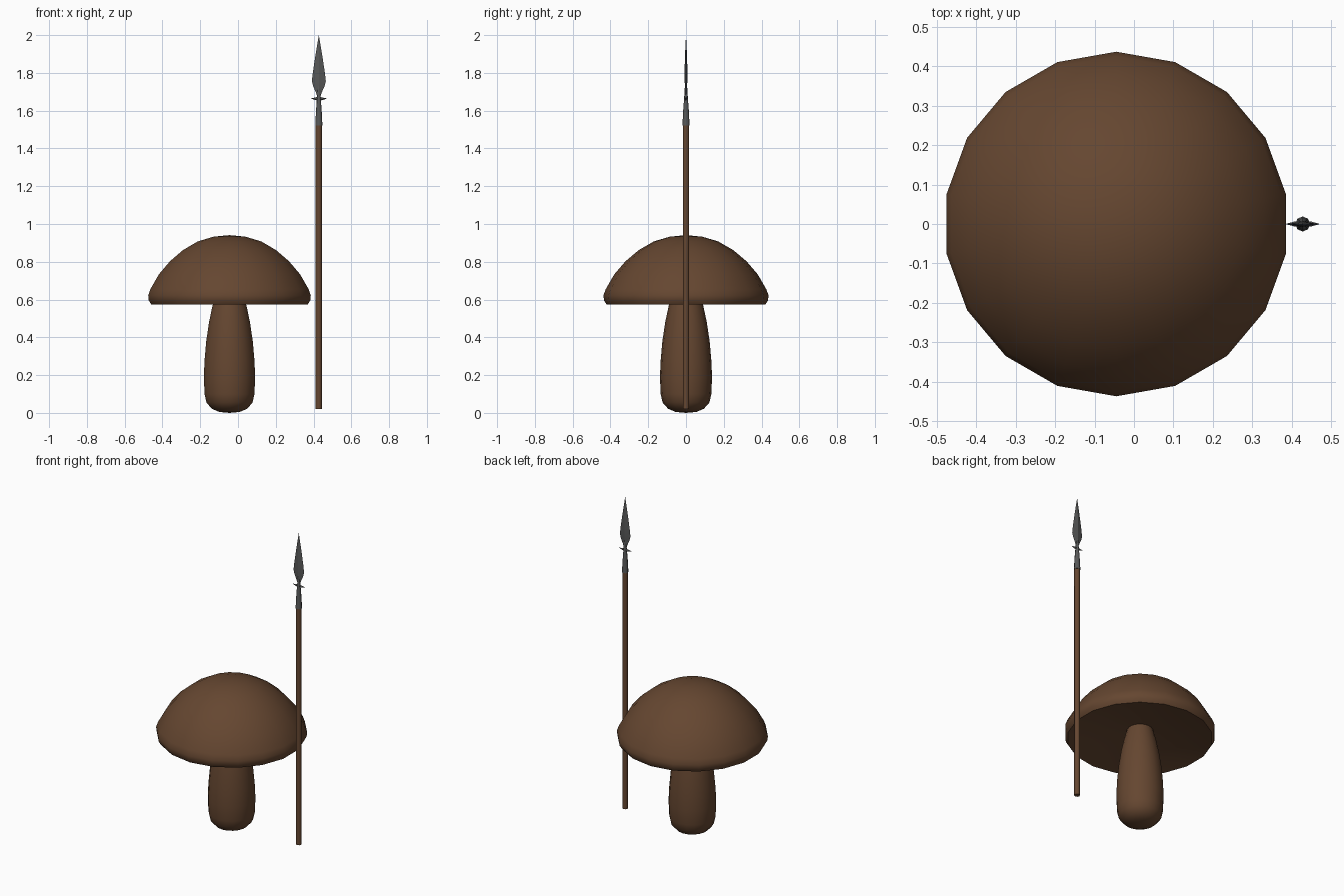
import bpy, bmesh, math

if "Cube" in bpy.data.objects:
    bpy.data.objects.remove(bpy.data.objects["Cube"])


def material(name, rgb):
    m = bpy.data.materials.new(name)
    m.diffuse_color = (*rgb, 1)
    m.use_nodes = True
    m.node_tree.nodes["Principled BSDF"].inputs["Base Color"].default_value = m.diffuse_color
    return m


brown = material("brown", (0.13, 0.062, 0.03))
grey = material("dark_grey", (0.095, 0.097, 0.097))


def loft(name, rings, mat, angle):
    """Skin a list of rings (each a list of points); one-point rings close the ends."""
    bm = bmesh.new()
    loops = [[bm.verts.new(p) for p in ring] for ring in rings]
    for a, b in zip(loops, loops[1:]):
        n = max(len(a), len(b))
        for i in range(n):
            j = (i + 1) % n
            if len(a) == 1:
                bm.faces.new((a[0], b[j], b[i]))
            elif len(b) == 1:
                bm.faces.new((a[i], a[j], b[0]))
            else:
                bm.faces.new((a[i], a[j], b[j], b[i]))
    bmesh.ops.recalc_face_normals(bm, faces=bm.faces)
    me = bpy.data.meshes.new(name)
    bm.to_mesh(me)
    bm.free()
    ob = bpy.data.objects.new(name, me)
    bpy.context.collection.objects.link(ob)
    me.materials.append(mat)
    bpy.ops.object.select_all(action='DESELECT')
    ob.select_set(True)
    bpy.context.view_layer.objects.active = ob
    if angle:
        bpy.ops.object.shade_smooth_by_angle(angle=math.radians(angle))
    return ob


def lathe(name, cx, profile, sides, mat, angle):
    """Revolve (radius, z) points about the vertical axis at cx, with one corner at +y."""
    rings = []
    for r, z in profile:
        if r == 0:
            rings.append([(cx, 0, z)])
        else:
            rings.append([(cx + r * math.sin(2 * math.pi * i / sides),
                           r * math.cos(2 * math.pi * i / sides), z)
                          for i in range(sides)])
    return loft(name, rings, mat, angle)


MX, SX = -0.045, 0.428   # mushroom and spear axes

# Mushroom cap with a shallow hollow underneath
lathe("mushroom_cap", MX,
      [(0, 0.63), (0.07, 0.628), (0.3, 0.6), (0.42, 0.574), (0.434, 0.595),
       (0.437, 0.622), (0.425, 0.655), (0.38, 0.733), (0.32, 0.803), (0.25, 0.862),
       (0.17, 0.908), (0.085, 0.933), (0, 0.941)],
      18, brown, 45)

# Mushroom stem
lathe("mushroom_stem", MX,
      [(0, 0), (0.055, 0.005), (0.095, 0.022), (0.124, 0.055), (0.134, 0.1),
       (0.138, 0.19), (0.134, 0.28), (0.125, 0.38), (0.11, 0.48), (0.092, 0.565),
       (0.074, 0.632), (0, 0.65)],
      18, brown, 50)

# Spear shaft
lathe("spear_shaft", SX, [(0, 0.02), (0.017, 0.02), (0.017, 1.54), (0, 1.54)],
      8, brown, 50)

# Spear socket
lathe("spear_socket", SX,
      [(0, 1.522), (0.019, 1.522), (0.015, 1.6), (0.009, 1.68), (0.006, 1.73), (0, 1.75)],
      8, grey, 50)

# Spear blade, diamond in section
blade = [(1.675, 0.008, 0.005), (1.70, 0.017, 0.005), (1.732, 0.031, 0.006),
         (1.757, 0.037, 0.007), (1.80, 0.032, 0.0075), (1.88, 0.02, 0.006)]
loft("spear_blade",
     [[(SX, 0, 1.67)]]
     + [[(SX + w, 0, z), (SX, t, z), (SX - w, 0, z), (SX, -t, z)] for z, w, t in blade]
     + [[(SX, 0, 2.0)]], grey, 20)

# Pair of small spikes below the blade
loft("spear_crossguard",
     [[(SX - 0.044, 0, 1.665)]]
     + [[(SX + x, 0, 1.663 + h), (SX + x, 0.006, 1.663),
         (SX + x, 0, 1.663 - h), (SX + x, -0.006, 1.663)]
        for x, h in ((-0.022, 0.006), (0, 0.012), (0.022, 0.006))]
     + [[(SX + 0.044, 0, 1.665)]], grey, 20)
